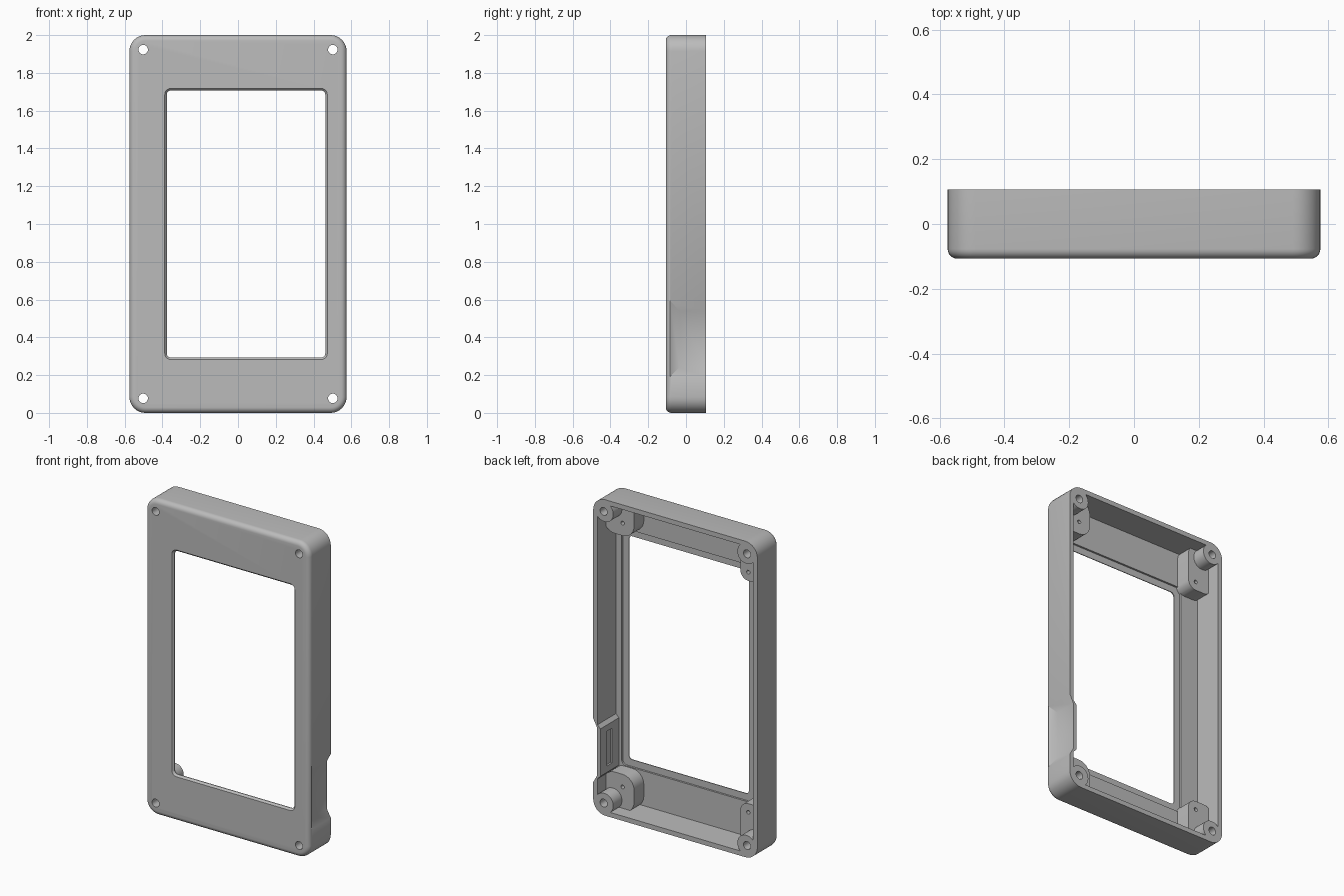
import bpy, bmesh, math
from mathutils import Vector

if "Cube" in bpy.data.objects:
    bpy.data.objects.remove(bpy.data.objects["Cube"])

W, H, D = 0.575, 2.0, 0.107      # half width, height, half depth
FLOOR, WALL, BACK = -0.078, 0.03, 0.2

grey = bpy.data.materials.new("plain_grey")
grey.use_nodes = True
grey.diffuse_color = (0.5, 0.5, 0.5, 1)
grey.node_tree.nodes["Principled BSDF"].inputs["Base Color"].default_value = (0.5, 0.5, 0.5, 1)


def finish(name, bm):
    bmesh.ops.recalc_face_normals(bm, faces=bm.faces)
    mesh = bpy.data.meshes.new(name)
    bm.to_mesh(mesh)
    bm.free()
    mesh.materials.append(grey)
    ob = bpy.data.objects.new(name, mesh)
    bpy.context.collection.objects.link(ob)
    return ob


def ring(x0, x1, z0, z1, r, n=8):
    """Rounded rectangle in the xz plane."""
    pts = []
    corners = ((x1 - r, z1 - r), (x0 + r, z1 - r), (x0 + r, z0 + r), (x1 - r, z0 + r))
    for q, (cx, cz) in enumerate(corners):
        for i in range(n + 1):
            a = math.pi / 2 * (q + i / n)
            pts.append((cx + r * math.cos(a), cz + r * math.sin(a)))
    return pts


def loft(name, box, r, sections):
    """Rounded block along y; each section is (y, inset)."""
    x0, x1, z0, z1 = box
    bm = bmesh.new()
    rows = []
    for y, s in sections:
        pts = ring(x0 + s, x1 - s, z0 + s, z1 - s, r - s)
        rows.append([bm.verts.new((x, y, z)) for x, z in pts])
    for a, b in zip(rows, rows[1:]):
        for i in range(len(a)):
            j = (i + 1) % len(a)
            bm.faces.new((a[i], a[j], b[j], b[i]))
    bm.faces.new(rows[0])
    bm.faces.new(rows[-1])
    return finish(name, bm)


def cylinder(name, x, z, r, y0, y1, n=24):
    bm = bmesh.new()
    loops = [[bm.verts.new((x + r * math.cos(math.tau * i / n), y, z + r * math.sin(math.tau * i / n)))
              for i in range(n)] for y in (y0, y1)]
    for i in range(n):
        j = (i + 1) % n
        bm.faces.new((loops[0][i], loops[0][j], loops[1][j], loops[1][i]))
    for l in loops:
        bm.faces.new(l)
    return finish(name, bm)


def taper(name, xa, ya, za, xb, yb, zb, back=BACK):
    """Block whose front and ends slope between two x positions."""
    bm = bmesh.new()
    for x, y, (z0, z1) in ((xa, ya, za), (xb, yb, zb)):
        for yy in (y, back):
            for z in (z0, z1):
                bm.verts.new(Vector((x, yy, z)))
    bmesh.ops.convex_hull(bm, input=bm.verts)
    bmesh.ops.dissolve_limit(bm, angle_limit=0.01, verts=bm.verts, edges=bm.edges)
    return finish(name, bm)


def combine(target, tool, operation):
    mod = target.modifiers.new("cut", "BOOLEAN")
    mod.operation, mod.solver, mod.object = operation, "EXACT", tool
    bpy.context.view_layer.objects.active = target
    bpy.ops.object.modifier_apply(modifier=mod.name)
    bpy.data.objects.remove(tool)


# Outer shell with a rounded front edge
R = 0.03
edge = [(-D + R * (1 - math.sin(a)), R * (1 - math.cos(a)))
        for a in (math.pi / 2 * (1 - i / 6) for i in range(7))]
shell = loft("case_shell", (-W, W, 0, H), 0.085, edge + [(D, 0)])

# Interior space, including the shallow seat around the window
cavity = loft("cavity", (-W + WALL, W - WALL, WALL, H - WALL), 0.055, [(FLOOR, 0), (BACK, 0)])
seat = loft("screen_seat", (-0.42, 0.505, 0.25, 1.75), 0.03, [(FLOOR - 0.012, 0), (0, 0)])
combine(cavity, seat, "UNION")

# Corner bosses and board standoffs stay solid
holes = []
for sx in (-1, 1):
    for top in (False, True):
        def span(a, b):
            return (H - b, H - a) if top else (a, b)

        def side(a, b):
            return (a, b) if sx > 0 else (-b, -a)

        boss = loft("boss", side(0.435, 0.56) + span(0.015, 0.14), 0.06, [(-0.1, 0), (0.3, 0)])
        combine(cavity, boss, "DIFFERENCE")
        if sx > 0:
            box, r, hx, hz = side(0.35, 0.565) + span(0.01, 0.245), 0.08, 0.43, 0.165
        else:
            box, r, hx, hz = side(0.395, 0.565) + span(0.01, 0.295), 0.055, -0.45, 0.24
        combine(cavity, loft("standoff", box, r, [(-0.1, 0), (0.02, 0)]), "DIFFERENCE")
        holes.append((sx * 0.502, H - 0.077 if top else 0.077, 0.025, -0.2))
        holes.append((hx, H - hz if top else hz, 0.012, -0.06))

# Thickened wall behind the side recess
bump = taper("bump", 0.525, -0.1, (0.24, 0.54), 0.6, -0.1, (0.16, 0.62), 0.3)
combine(cavity, bump, "DIFFERENCE")
combine(shell, cavity, "DIFFERENCE")

# Window with a chamfered front edge
window = loft("window", (-0.395, 0.48, 0.275, 1.725), 0.04,
              [(-0.115, 0), (-0.095, 0.018), (0.0, 0.018)])
combine(shell, window, "DIFFERENCE")

# Sloped recess in the outer left side, and the slot inside it
combine(shell, taper("recess", 0.603, -0.135, (0.14, 0.65), 0.547, -0.035, (0.24, 0.54)), "DIFFERENCE")
combine(shell, taper("slot", 0.5, -0.012, (0.28, 0.5), 0.537, -0.012, (0.28, 0.5), 0.038), "DIFFERENCE")

# Screw holes
for x, z, r, y0 in holes:
    combine(shell, cylinder("hole", x, z, r, y0, BACK), "DIFFERENCE")

bpy.ops.object.select_all(action="DESELECT")
shell.select_set(True)
bpy.context.view_layer.objects.active = shell
bpy.ops.object.shade_smooth_by_angle(angle=math.radians(30))
